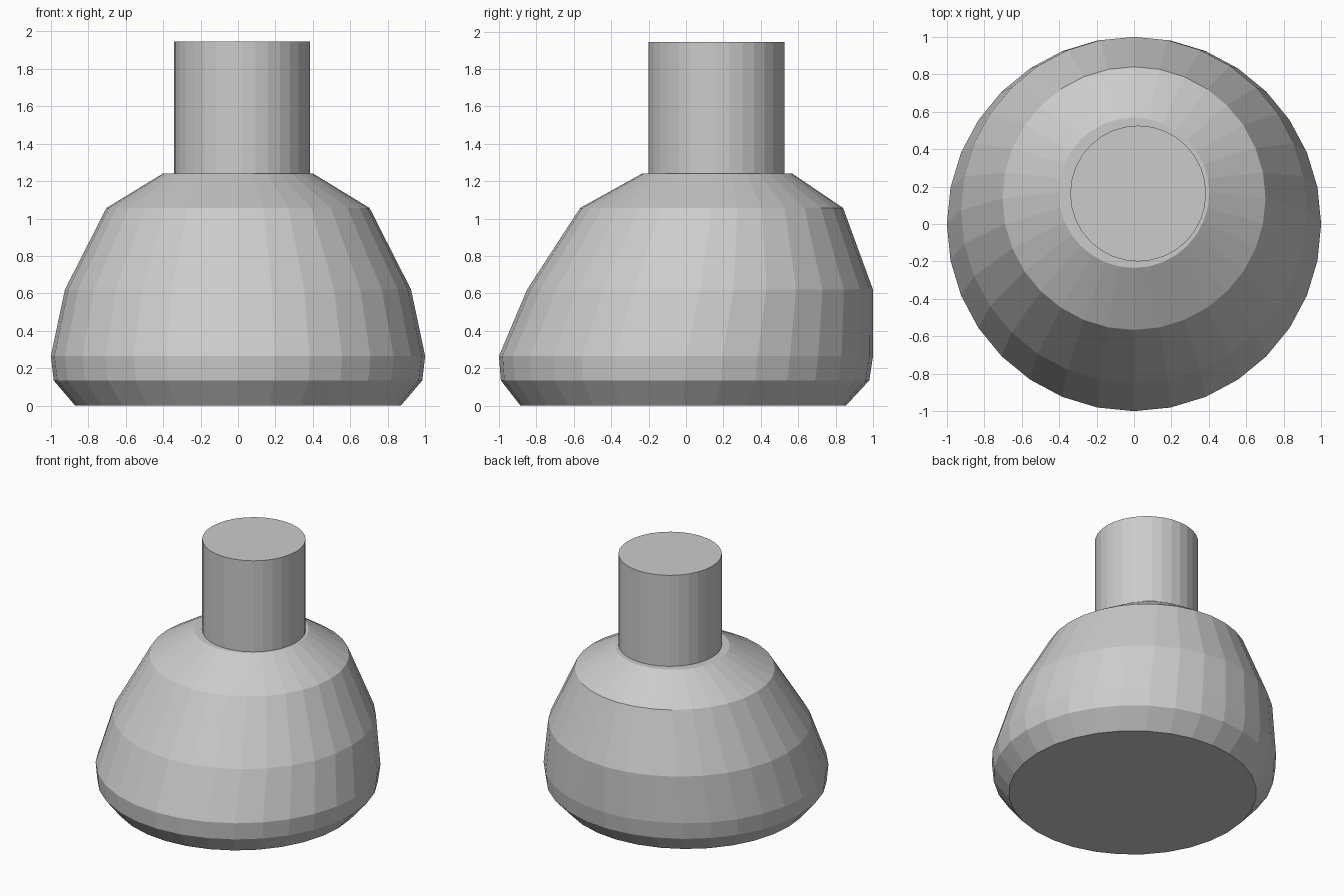
import bpy, bmesh, math

cube = bpy.data.objects.get("Cube")
if cube:
    bpy.data.objects.remove(cube, do_unlink=True)

SIDES = 32

grey = bpy.data.materials.new("plain grey")
grey.use_nodes = True
colour = (0.6, 0.6, 0.6, 1)
grey.diffuse_color = colour
grey.node_tree.nodes["Principled BSDF"].inputs["Base Color"].default_value = colour


def loft(name, rings):
    """Skin a stack of circles, each given as (x, y, z, radius), and cap both ends."""
    bm = bmesh.new()
    loops = []
    for x, y, z, r in rings:
        angles = [math.tau * i / SIDES for i in range(SIDES)]
        loops.append([bm.verts.new((x + r * math.cos(a), y + r * math.sin(a), z))
                      for a in angles])
    for low, high in zip(loops, loops[1:]):
        for i in range(SIDES):
            j = (i + 1) % SIDES
            bm.faces.new((low[i], low[j], high[j], high[i]))
    bm.faces.new(loops[0][::-1])
    bm.faces.new(loops[-1])
    mesh = bpy.data.meshes.new(name)
    bm.to_mesh(mesh)
    bm.free()
    mesh.materials.append(grey)
    obj = bpy.data.objects.new(name, mesh)
    bpy.context.collection.objects.link(obj)
    return obj


# Lopsided body, its shoulder leaning towards the back
loft("body", [
    (0, -0.015, 0, 0.87),
    (0, -0.005, 0.135, 0.985),
    (0, 0, 0.265, 1.0),
    (0, 0.075, 0.62, 0.925),
    (0, 0.137, 1.057, 0.703),
    (0, 0.167, 1.24, 0.402),
])

# Straight neck, set slightly off centre
loft("neck", [(0.022, 0.163, 1.2, 0.363), (0.022, 0.163, 1.945, 0.363)])
